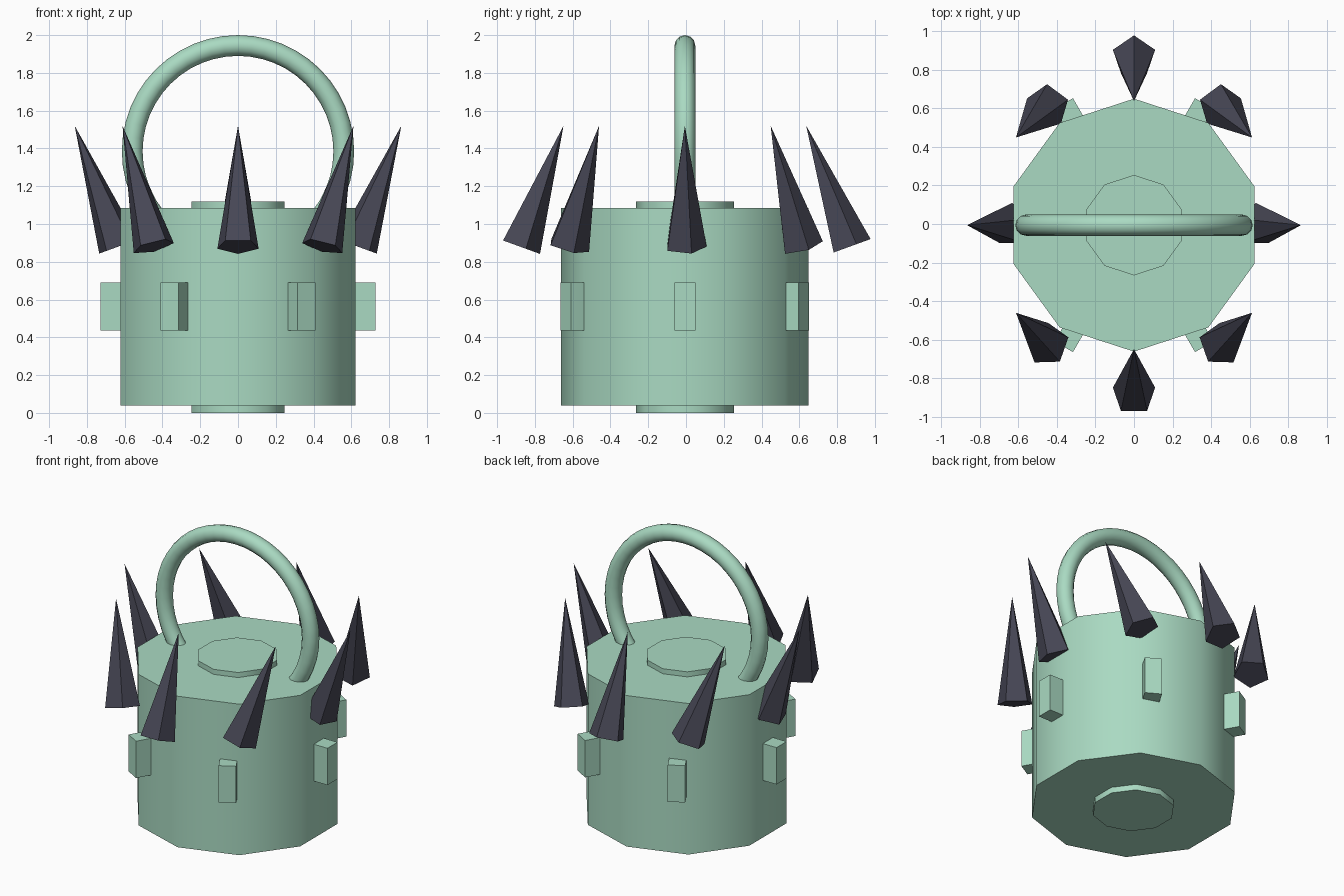
import bpy
from math import cos, sin, pi, radians
from mathutils import Vector

cube = bpy.data.objects.get("Cube")
if cube:
    bpy.data.objects.remove(cube, do_unlink=True)

CY = -0.006  # depth offset of the body axis


def material(name, rgb):
    mat = bpy.data.materials.new(name)
    mat.use_nodes = True
    colour = (*rgb, 1)
    mat.diffuse_color = colour
    mat.node_tree.nodes["Principled BSDF"].inputs["Base Color"].default_value = colour
    return mat


green = material("mint green", (0.40, 0.70, 0.54))
dark = material("dark slate", (0.062, 0.062, 0.09))


def finish(name, mat, smooth=False):
    obj = bpy.context.object
    obj.name = name
    obj.data.materials.append(mat)
    if smooth:
        bpy.ops.object.shade_smooth_by_angle(angle=radians(40))
    return obj


def drum(name, radius, bottom, top):
    bpy.ops.mesh.primitive_cylinder_add(
        vertices=10, radius=radius, depth=top - bottom,
        location=(0, CY, (top + bottom) / 2))
    return finish(name, green, True)


# Ten-sided body with a small disc on each end
drum("body", 0.655, 0.04, 1.085)
drum("top_disc", 0.26, 1.08, 1.12)
drum("bottom_disc", 0.26, 0.0, 0.045)

# Upright ring handle, sunk into the body
bpy.ops.mesh.primitive_torus_add(
    location=(0, CY, 1.385), rotation=(pi / 2, 0, 0),
    major_radius=0.56, minor_radius=0.055,
    major_segments=48, minor_segments=12)
finish("ring_handle", green, True)

# Six blocks around the wall
for i in range(6):
    a = i * pi / 3
    bpy.ops.mesh.primitive_cube_add(
        size=1, location=(0.665 * cos(a), CY + 0.665 * sin(a), 0.5625),
        rotation=(0, 0, a))
    block = finish(f"wall_block_{i + 1}", green)
    block.scale = (0.125, 0.11, 0.255)

# Eight five-sided spikes on an oval, each tilted in its own direction
LENGTH, TILT = 0.68, radians(20)
for i in range(8):
    a = i * pi / 4
    lean = Vector((sin(TILT) * cos(a), -sin(TILT) * sin(a), cos(TILT)))
    base = Vector((0.632 * cos(a), CY + 0.875 * sin(a), 0.881))
    bpy.ops.mesh.primitive_cone_add(
        vertices=5, radius1=0.115, radius2=0, depth=LENGTH,
        location=base + lean * LENGTH / 2)
    spike = finish(f"spike_{i + 1}", dark)
    spike.rotation_euler = Vector((0, 0, 1)).rotation_difference(lean).to_euler()
